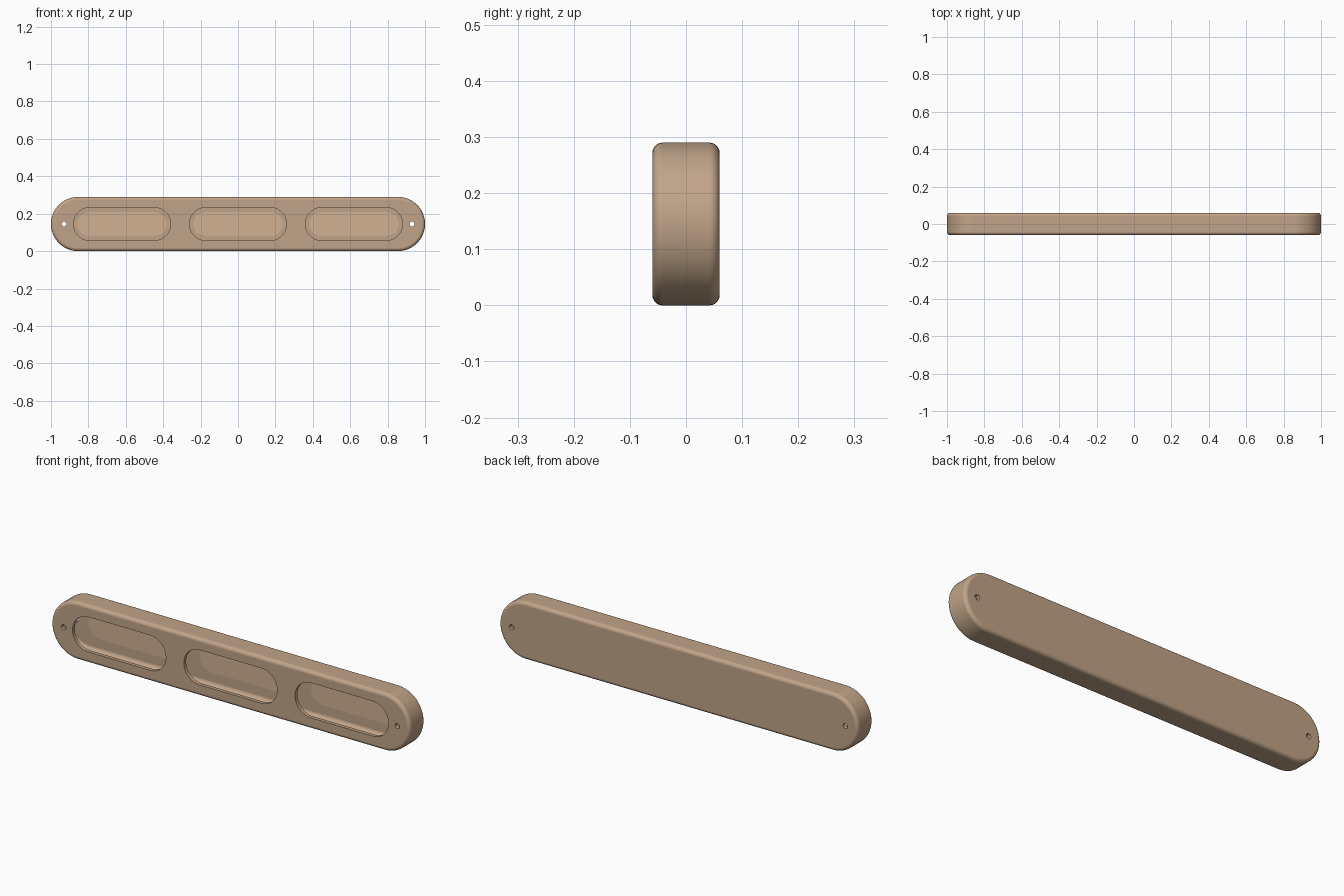
import bpy
import bmesh
from math import sin, cos, pi, radians

if "Cube" in bpy.data.objects:
    bpy.data.objects.remove(bpy.data.objects["Cube"], do_unlink=True)

MID_Z = 0.145      # height of the long axis
DEPTH = 0.06       # half thickness of the bar
WALL = 0.018       # shell thickness
POCKETS = (-0.62, 0.0, 0.62)


def material(name, rgb):
    mat = bpy.data.materials.new(name)
    mat.use_nodes = True
    mat.diffuse_color = (*rgb, 1)
    bsdf = mat.node_tree.nodes["Principled BSDF"]
    bsdf.inputs["Base Color"].default_value = (*rgb, 1)
    bsdf.inputs["Roughness"].default_value = 0.6
    return mat


def activate(obj):
    bpy.ops.object.select_all(action="DESELECT")
    obj.select_set(True)
    bpy.context.view_layer.objects.active = obj


def apply(obj, kind, **settings):
    activate(obj)
    mod = obj.modifiers.new(kind.title(), kind)
    for key, value in settings.items():
        setattr(mod, key, value)
    bpy.ops.object.modifier_apply(modifier=mod.name)


def slot(name, mat, x, half_length, radius, y0, y1, round_edge=0, steps=24):
    """Round-ended prism lying along x and extruded along y."""
    straight = half_length - radius
    bm = bmesh.new()
    ring = []
    for side in (1, -1):
        for i in range(steps + 1):
            a = -pi / 2 + pi * i / steps
            ring.append(bm.verts.new((x + side * (straight + radius * cos(a)),
                                      y0, MID_Z + side * radius * sin(a))))
    bmesh.ops.remove_doubles(bm, verts=bm.verts[:], dist=0.0001)
    face = bm.faces.new([v for v in ring if v.is_valid])
    solid = bmesh.ops.extrude_face_region(bm, geom=[face])["geom"]
    for v in solid:
        if isinstance(v, bmesh.types.BMVert):
            v.co.y = y1
    bmesh.ops.recalc_face_normals(bm, faces=bm.faces[:])
    mesh = bpy.data.meshes.new(name)
    bm.to_mesh(mesh)
    bm.free()
    mesh.materials.append(mat)
    obj = bpy.data.objects.new(name, mesh)
    bpy.context.collection.objects.link(obj)
    if round_edge:
        apply(obj, "BEVEL", width=round_edge, segments=5,
              limit_method="ANGLE", angle_limit=radians(50))
    return obj


def cut(target, cutter):
    cutter.hide_render = True
    apply(target, "BOOLEAN", operation="DIFFERENCE", object=cutter, solver="EXACT")
    bpy.data.objects.remove(cutter, do_unlink=True)


def smooth(obj):
    activate(obj)
    bpy.ops.object.shade_smooth_by_angle(angle=radians(32))
    apply(obj, "WEIGHTED_NORMAL", keep_sharp=True)


tan = material("warm tan", (0.53, 0.37, 0.245))
light_tan = material("light tan", (0.63, 0.44, 0.29))

# Rounded bar with a hollow interior
bar = slot("bar_shell", tan, 0, 1.0, MID_Z, -DEPTH, DEPTH, WALL)
cut(bar, slot("cavity_cutter", tan, 0, 1 - WALL, MID_Z - WALL,
              WALL - DEPTH, DEPTH - WALL, WALL))

# Three long openings in the front
for x in POCKETS:
    cut(bar, slot("opening_cutter", tan, x, 0.26, 0.088, -0.1, 0))

# Screw holes through both ends
for x in (-0.93, 0.93):
    bpy.ops.mesh.primitive_cylinder_add(vertices=24, radius=0.013, depth=0.3,
                                        location=(x, 0, MID_Z),
                                        rotation=(pi / 2, 0, 0))
    cut(bar, bpy.context.object)
smooth(bar)

# Inlaid panels on the back wall behind each opening
for name, x in zip(("right", "middle", "left"), POCKETS):
    slot(name + "_inlay_panel", light_tan, x, 0.239, 0.063,
         DEPTH - WALL - 0.004, DEPTH - WALL + 0.002)
